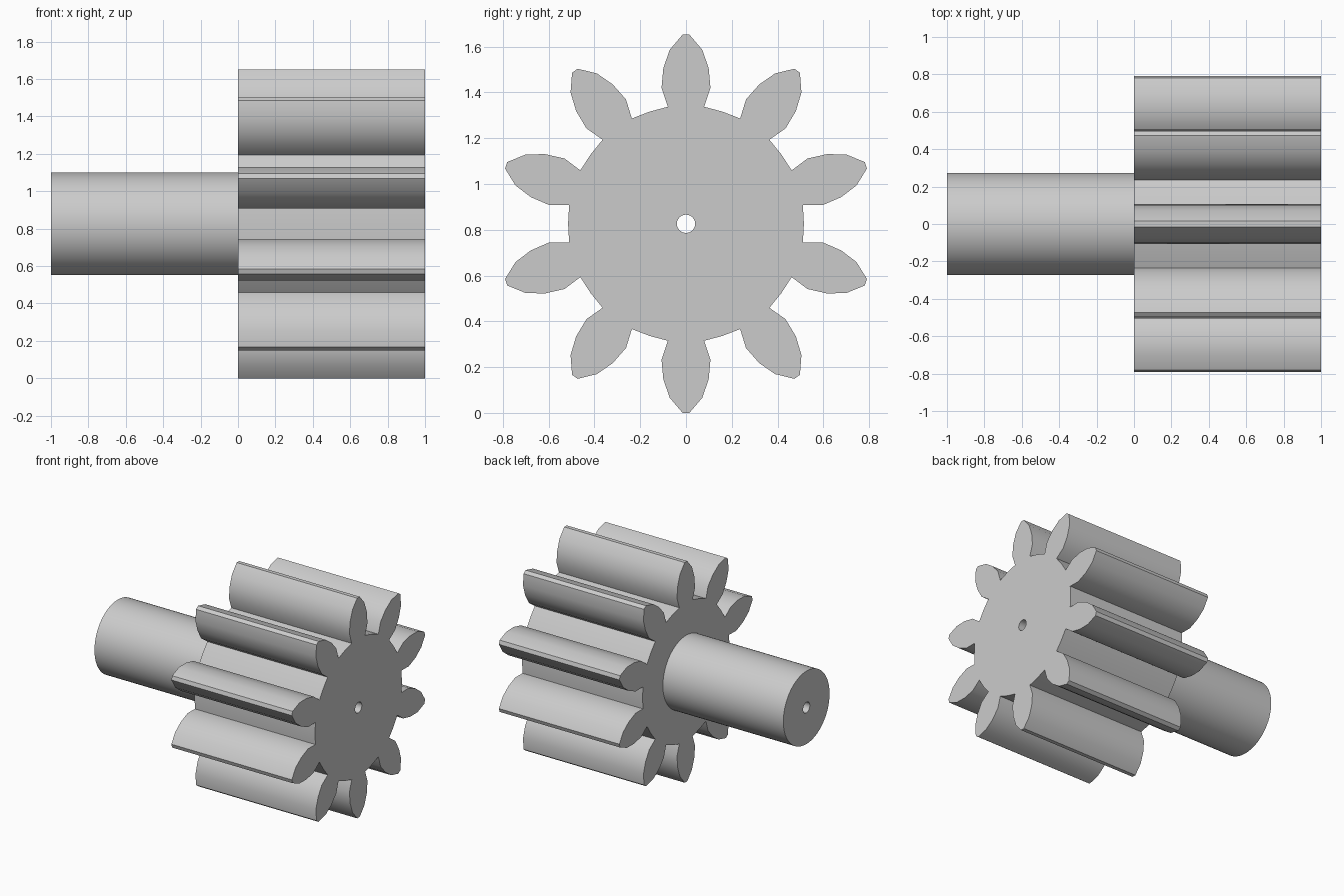
import bpy
import bmesh
from math import sin, cos, pi, radians

default = bpy.data.objects.get("Cube")
if default:
    bpy.data.objects.remove(default, do_unlink=True)

AXIS_Z = 0.826
TEETH = 10
BORE = 0.04

steel = bpy.data.materials.new("grey metal")
steel.use_nodes = True
GREY = (0.6, 0.6, 0.6, 1)
steel.diffuse_color = GREY
steel.node_tree.nodes["Principled BSDF"].inputs["Base Color"].default_value = GREY


def circle(radius, count):
    return [(radius * sin(2 * pi * i / count), radius * cos(2 * pi * i / count))
            for i in range(count)]


def gear_outline():
    # One flank as (half width, radius), mirrored and repeated round the axis
    flank = [(0.079, 0.511), (0.107, 0.593), (0.099, 0.68), (0.071, 0.76), (0.015, 0.826)]
    tooth = [(-w, r) for w, r in flank] + flank[::-1]
    root = 0.515
    tooth.append((root * sin(pi / TEETH), root * cos(pi / TEETH)))
    points = []
    for i in range(TEETH):
        a = 2 * pi * i / TEETH
        points += [(w * cos(a) + r * sin(a), r * cos(a) - w * sin(a)) for w, r in tooth]
    return points


def bored_prism(name, outline, x0, x1, cap_ends):
    # Extrude an outline along x, with a round bore through it
    bm = bmesh.new()
    rims = {x0: [], x1: []}
    for loop in (outline, circle(BORE, 24)):
        rings = [[bm.verts.new((x, y, AXIS_Z + z)) for y, z in loop] for x in (x0, x1)]
        n = len(loop)
        for i in range(n):
            j = (i + 1) % n
            bm.faces.new((rings[0][i], rings[0][j], rings[1][j], rings[1][i]))
        for x, ring in zip((x0, x1), rings):
            rims[x] += [bm.edges.get((ring[i], ring[(i + 1) % n])) for i in range(n)]
    for x in cap_ends:
        bmesh.ops.triangle_fill(bm, edges=rims[x], use_beauty=True)
    bmesh.ops.recalc_face_normals(bm, faces=bm.faces[:])
    mesh = bpy.data.meshes.new(name)
    bm.to_mesh(mesh)
    bm.free()
    mesh.materials.append(steel)
    obj = bpy.data.objects.new(name, mesh)
    bpy.context.collection.objects.link(obj)
    bpy.ops.object.select_all(action='DESELECT')
    obj.select_set(True)
    bpy.context.view_layer.objects.active = obj
    bpy.ops.object.shade_smooth_by_angle(angle=radians(30))
    return obj


# Toothed wheel, and the shaft that butts against its back face
bored_prism("gear_wheel", gear_outline(), 0, 1, (0, 1))
bored_prism("shaft", circle(0.274, 64), -1, 0, (-1,))
